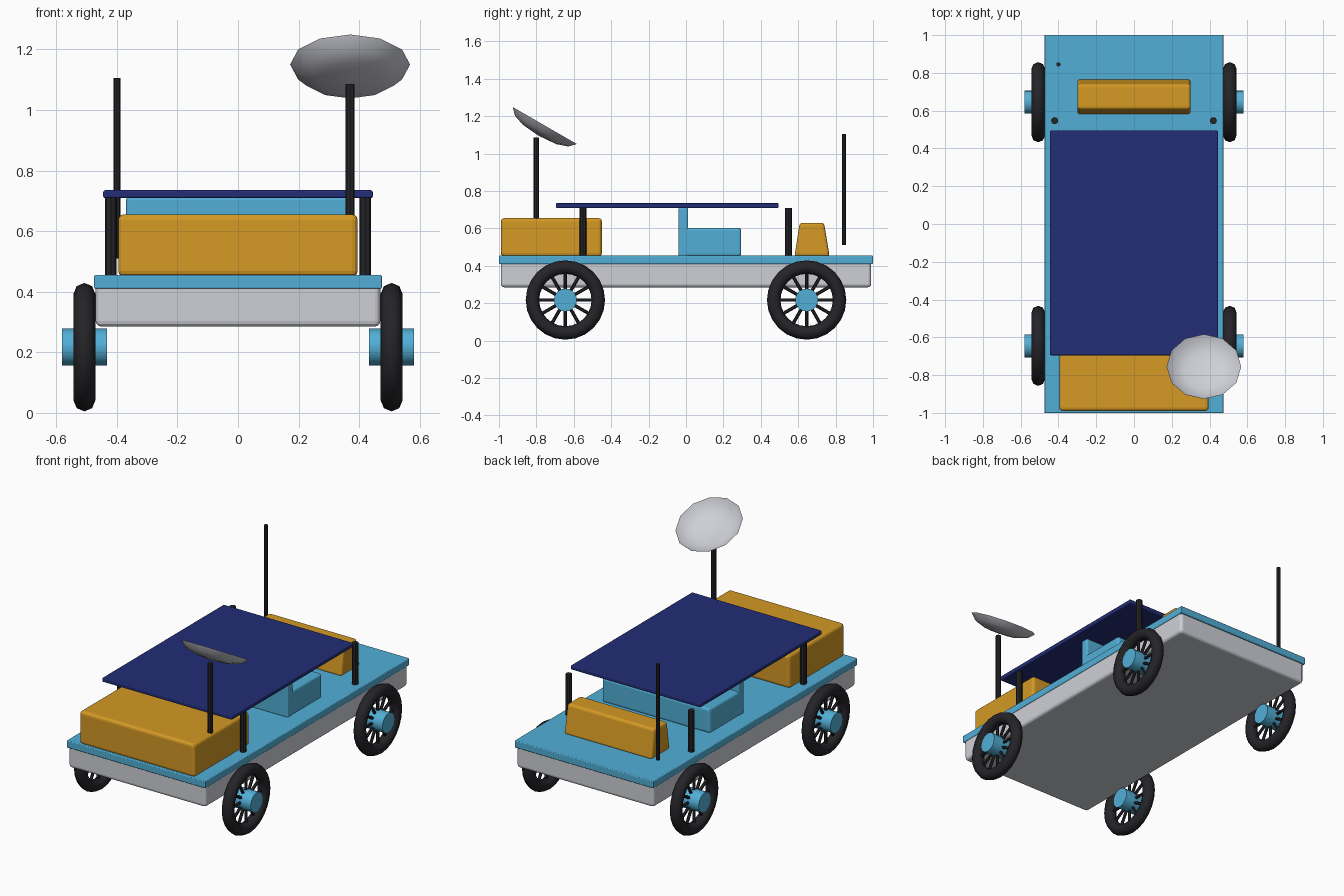
import bpy, bmesh
from math import pi, sin, cos, radians
from mathutils import Matrix, Vector

cube = bpy.data.objects.get("Cube")
if cube:
    bpy.data.objects.remove(cube, do_unlink=True)


def material(name, rgb):
    m = bpy.data.materials.new(name)
    m.use_nodes = True
    m.diffuse_color = (*rgb, 1)
    m.node_tree.nodes["Principled BSDF"].inputs["Base Color"].default_value = (*rgb, 1)
    return m


BLUE = material("sky blue", (0.085, 0.43, 0.68))
GOLD = material("amber", (0.66, 0.32, 0.018))
NAVY = material("navy", (0.016, 0.026, 0.18))
BLACK = material("rubber black", (0.018, 0.018, 0.022))
GREY = material("light grey", (0.62, 0.63, 0.68))


def finish(name, bm, mat, bevel=0, smooth=True):
    bmesh.ops.recalc_face_normals(bm, faces=bm.faces)
    me = bpy.data.meshes.new(name)
    bm.to_mesh(me)
    bm.free()
    me.materials.append(mat)
    ob = bpy.data.objects.new(name, me)
    bpy.context.collection.objects.link(ob)
    if bevel:
        mod = ob.modifiers.new("Bevel", 'BEVEL')
        mod.width, mod.segments = bevel, 3
    if smooth:
        bpy.ops.object.select_all(action='DESELECT')
        ob.select_set(True)
        bpy.context.view_layer.objects.active = ob
        bpy.ops.object.shade_smooth_by_angle(angle=radians(35))
    return ob


def box(name, half_x, y, z, mat, bevel, top_y=None):
    """Box symmetric in x; top_y narrows the upper face."""
    bm = bmesh.new()
    bmesh.ops.create_cube(bm, size=2)
    for v in bm.verts:
        up, back = v.co.z > 0, v.co.y > 0
        v.co = (v.co.x * half_x, (top_y if top_y and up else y)[back], z[up])
    return finish(name, bm, mat, bevel, smooth=False)


def rod(bm, start, end, radius, sides):
    a, b = Vector(start), Vector(end)
    turn = (b - a).to_track_quat('Z', 'Y').to_matrix().to_4x4()
    bmesh.ops.create_cone(bm, cap_ends=True, segments=sides, radius1=radius, radius2=radius,
                          depth=(b - a).length, matrix=Matrix.Translation((a + b) / 2) @ turn)


def pole(name, start, end, radius, mat, sides=8):
    bm = bmesh.new()
    rod(bm, start, end, radius, sides)
    return finish(name, bm, mat)


# Body
box("chassis", 0.47, (-0.99, 0.99), (0.285, 0.43), GREY, 0.018)
box("deck", 0.475, (-1, 1), (0.41, 0.455), BLUE, 0.005)
box("front_equipment_box", 0.395, (-0.99, -0.45), (0.45, 0.655), GOLD, 0.018)
box("rear_console", 0.3, (0.58, 0.768), (0.45, 0.63), GOLD, 0.015, (0.608, 0.738))
box("seat_base", 0.37, (-0.02, 0.295), (0.45, 0.603), BLUE, 0.015)
box("seat_back", 0.37, (-0.04, 0.012), (0.45, 0.712), BLUE, 0.01)
box("solar_roof", 0.445, (-0.695, 0.495), (0.709, 0.735), NAVY, 0.006)

# Roof posts, antenna and dish mast
for side, sx in (("left", 1), ("right", -1)):
    for end, y in (("front", -0.55), ("rear", 0.547)):
        pole(f"{end}_{side}_post", (sx * 0.42, y, 0.45), (sx * 0.42, y, 0.71), 0.019, BLACK)
pole("antenna", (-0.4, 0.845, 0.51), (-0.4, 0.845, 1.105), 0.0115, BLACK)
pole("dish_mast", (0.37, -0.8, 0.64), (0.37, -0.8, 1.085), 0.015, BLACK)

# Dish: shallow open bowl tilted towards the rear
bm = bmesh.new()
rings = []
for r, depth in ((0.105, 0.055), (0.165, 0.034), (0.198, 0)):
    rings.append([bm.verts.new((r * cos(i * pi / 6), r * sin(i * pi / 6), -depth))
                  for i in range(12)])
pole_vert = bm.verts.new((0, 0, -0.064))
for i in range(12):
    j = (i + 1) % 12
    bm.faces.new((pole_vert, rings[0][i], rings[0][j]))
    for inner, outer in zip(rings, rings[1:]):
        bm.faces.new((inner[i], outer[i], outer[j], inner[j]))
dish = finish("dish", bm, GREY)
dish.location = (0.37, -0.755, 1.15)
dish.rotation_euler.x = radians(-30)


# Wheels: ring tyre, spokes and hub, all turning about x
def tyre(name, centre, major=0.176, minor=0.036, around=24, across=8):
    bm = bmesh.new()
    loops = []
    for i in range(around):
        a = 2 * pi * i / around
        loop = []
        for k in range(across):
            b = 2 * pi * k / across
            r = major + minor * cos(b)
            loop.append(bm.verts.new(centre + Vector((minor * sin(b), r * cos(a), r * sin(a)))))
        loops.append(loop)
    for i in range(around):
        p, q = loops[i], loops[(i + 1) % around]
        for k in range(across):
            n = (k + 1) % across
            bm.faces.new((p[k], q[k], q[n], p[n]))
    ob = finish(name, bm, BLACK, smooth=False)
    ob.data.shade_smooth()


for side, sx in (("left", 1), ("right", -1)):
    for end, y in (("front", -0.645), ("rear", 0.645)):
        c = Vector((sx * 0.507, y, 0.217))
        tyre(f"{end}_{side}_tyre", c)
        bm = bmesh.new()
        for i in range(12):
            d = Vector((0, cos(i * pi / 6), sin(i * pi / 6)))
            rod(bm, c + d * 0.04, c + d * 0.16, 0.009, 6)
        finish(f"{end}_{side}_spokes", bm, BLACK)
        half = Vector((0.074, 0, 0))
        pole(f"{end}_{side}_hub", c - half, c + half, 0.061, BLUE, 20)
